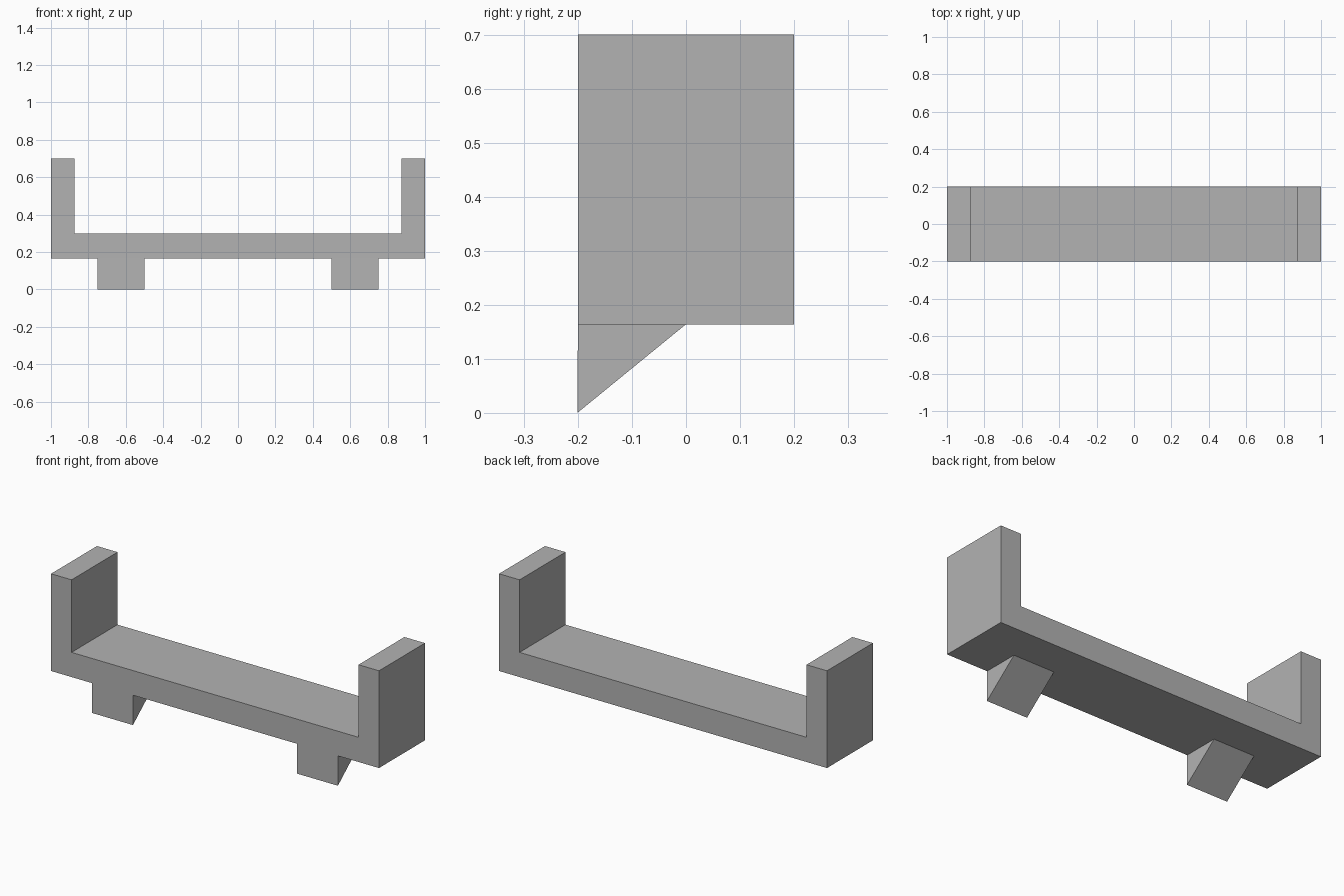
import bpy
import bmesh
from mathutils import Vector

cube = bpy.data.objects.get("Cube")
if cube:
    bpy.data.objects.remove(cube, do_unlink=True)

grey = bpy.data.materials.new("plain grey")
grey.use_nodes = True
colour = (0.45, 0.45, 0.45, 1)
grey.diffuse_color = colour
grey.node_tree.nodes["Principled BSDF"].inputs["Base Color"].default_value = colour


def extrude_profile(name, points, offset):
    """Sweep a flat outline along an offset into a closed solid."""
    bm = bmesh.new()
    face = bm.faces.new([bm.verts.new(p) for p in points])
    swept = bmesh.ops.extrude_face_region(bm, geom=[face], use_keep_orig=True)
    moved = [v for v in swept["geom"] if isinstance(v, bmesh.types.BMVert)]
    bmesh.ops.translate(bm, verts=moved, vec=Vector(offset))
    bmesh.ops.recalc_face_normals(bm, faces=bm.faces)
    mesh = bpy.data.meshes.new(name)
    bm.to_mesh(mesh)
    bm.free()
    mesh.materials.append(grey)
    obj = bpy.data.objects.new(name, mesh)
    bpy.context.collection.objects.link(obj)
    return obj


BASE, SHELF, TOP = 0.164, 0.3, 0.7
HALF, INNER, DEPTH = 1.0, 0.875, 0.2

# U-shaped tray: shelf with an upright at each end
right_half = [(HALF, BASE), (HALF, TOP), (INNER, TOP), (INNER, SHELF)]
outline = right_half + [(-x, z) for x, z in reversed(right_half)]
extrude_profile("tray", [(x, -DEPTH, z) for x, z in outline], (0, 2 * DEPTH, 0))

# Wedge feet, upright at the front and sloping up to the middle
wedge = [(-DEPTH, BASE), (-DEPTH - 0.001, 0), (0, BASE)]
for name, x in (("right_foot", -0.75), ("left_foot", 0.5)):
    extrude_profile(name, [(x, y, z) for y, z in wedge], (0.25, 0, 0))
